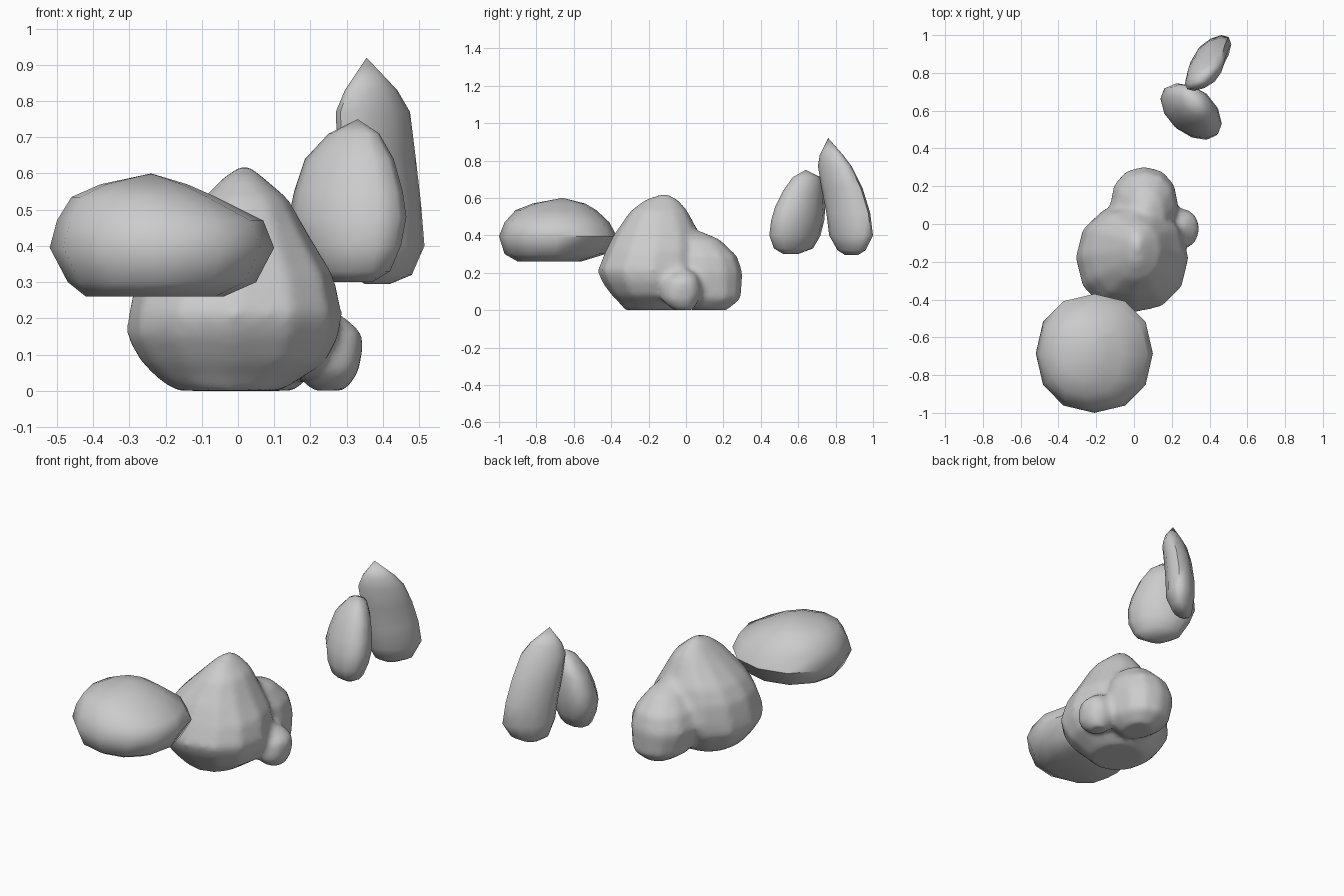
import bpy, bmesh, math

N = 12


def spow(v, p):
    return math.copysign(abs(v) ** p, v)


def add_stone(bm, rings, tip, skew=0.0, p=0.92):
    """Loft rings (z, x0, x1, y0, y1) up to a tip point; skew leans the plan."""
    loops = []
    for i, (z, x0, x1, y0, y1) in enumerate(rings):
        cx, cy, rx, ry = (x0 + x1) / 2, (y0 + y1) / 2, (x1 - x0) / 2, (y1 - y0) / 2
        loop = []
        for k in range(N):
            t = 2 * math.pi * k / N
            loop.append(bm.verts.new((cx + rx * spow(math.cos(t), p),
                                      cy + ry * spow(math.sin(t + skew), p), z)))
        loops.append(loop)
    for a, b in zip(loops, loops[1:]):
        for k in range(N):
            j = (k + 1) % N
            bm.faces.new((a[k], a[j], b[j], b[k]))
    top = bm.verts.new(tip)
    for k in range(N):
        bm.faces.new((loops[-1][k], loops[-1][(k + 1) % N], top))
    bm.faces.new(loops[0][::-1])


def make(name, stones, blend=False):
    bm = bmesh.new()
    for s in stones:
        add_stone(bm, *s)
    bmesh.ops.recalc_face_normals(bm, faces=bm.faces)
    me = bpy.data.meshes.new(name)
    bm.to_mesh(me)
    bm.free()
    ob = bpy.data.objects.new(name, me)
    bpy.context.collection.objects.link(ob)
    bpy.ops.object.select_all(action='DESELECT')
    ob.select_set(True)
    bpy.context.view_layer.objects.active = ob
    if blend:
        # fuse overlapping lobes into one soft surface
        r = ob.modifiers.new("fuse", 'REMESH')
        r.mode = 'VOXEL'
        r.voxel_size = 0.018
        r.use_smooth_shade = True
        s = ob.modifiers.new("soften", 'SMOOTH')
        s.factor = 0.5
        s.iterations = 8
    else:
        bpy.ops.object.shade_smooth_by_angle(angle=math.radians(50))
    return ob


# flat front boulder
make("front_boulder", [([
    (0.26, -0.42, -0.04, -0.90, -0.56),
    (0.30, -0.47, 0.05, -0.97, -0.43),
    (0.395, -0.52, 0.10, -1.00, -0.37),
    (0.47, -0.50, 0.07, -0.97, -0.41),
    (0.535, -0.46, -0.06, -0.91, -0.48),
    (0.57, -0.38, -0.14, -0.82, -0.54)], (-0.24, -0.66, 0.60))])

# large middle boulder with a back lobe and a small side lobe
main = ([
    (0.0, -0.17, 0.12, -0.33, -0.02),
    (0.03, -0.22, 0.17, -0.35, 0.02),
    (0.08, -0.27, 0.245, -0.40, 0.06),
    (0.15, -0.31, 0.28, -0.45, 0.10),
    (0.21, -0.305, 0.29, -0.475, 0.11),
    (0.32, -0.28, 0.265, -0.43, 0.10),
    (0.40, -0.23, 0.215, -0.39, 0.08),
    (0.53, -0.10, 0.14, -0.30, 0.01),
    (0.59, -0.04, 0.07, -0.22, -0.04)], (0.02, -0.11, 0.63))
back = ([
    (0.0, 0.00, 0.16, 0.02, 0.22),
    (0.06, -0.09, 0.22, -0.06, 0.295),
    (0.20, -0.13, 0.235, -0.10, 0.305),
    (0.29, -0.10, 0.22, -0.10, 0.275),
    (0.38, -0.03, 0.16, -0.10, 0.18)], (0.06, 0.06, 0.43))
side = ([
    (0.0, 0.20, 0.30, -0.07, 0.04),
    (0.05, 0.16, 0.335, -0.13, 0.07),
    (0.10, 0.15, 0.345, -0.135, 0.085),
    (0.16, 0.15, 0.345, -0.12, 0.075),
    (0.20, 0.17, 0.30, -0.08, 0.05)], (0.24, -0.03, 0.24))
make("middle_boulder", [main, back, side], blend=True)

# upright rear stones
make("rear_short_stone", [([
    (0.30, 0.26, 0.37, 0.52, 0.60),
    (0.33, 0.20, 0.42, 0.47, 0.68),
    (0.40, 0.165, 0.45, 0.445, 0.72),
    (0.48, 0.14, 0.465, 0.455, 0.74),
    (0.55, 0.155, 0.455, 0.475, 0.745),
    (0.64, 0.185, 0.43, 0.52, 0.74),
    (0.71, 0.25, 0.39, 0.57, 0.72)], (0.33, 0.64, 0.75), -0.45)])
make("rear_tall_stone", [([
    (0.295, 0.35, 0.42, 0.85, 0.92),
    (0.32, 0.31, 0.48, 0.81, 0.96),
    (0.40, 0.295, 0.515, 0.765, 1.00),
    (0.52, 0.285, 0.505, 0.75, 0.985),
    (0.65, 0.275, 0.49, 0.725, 0.945),
    (0.77, 0.27, 0.475, 0.705, 0.885),
    (0.83, 0.295, 0.44, 0.715, 0.84)], (0.355, 0.76, 0.92), 0.6)])
